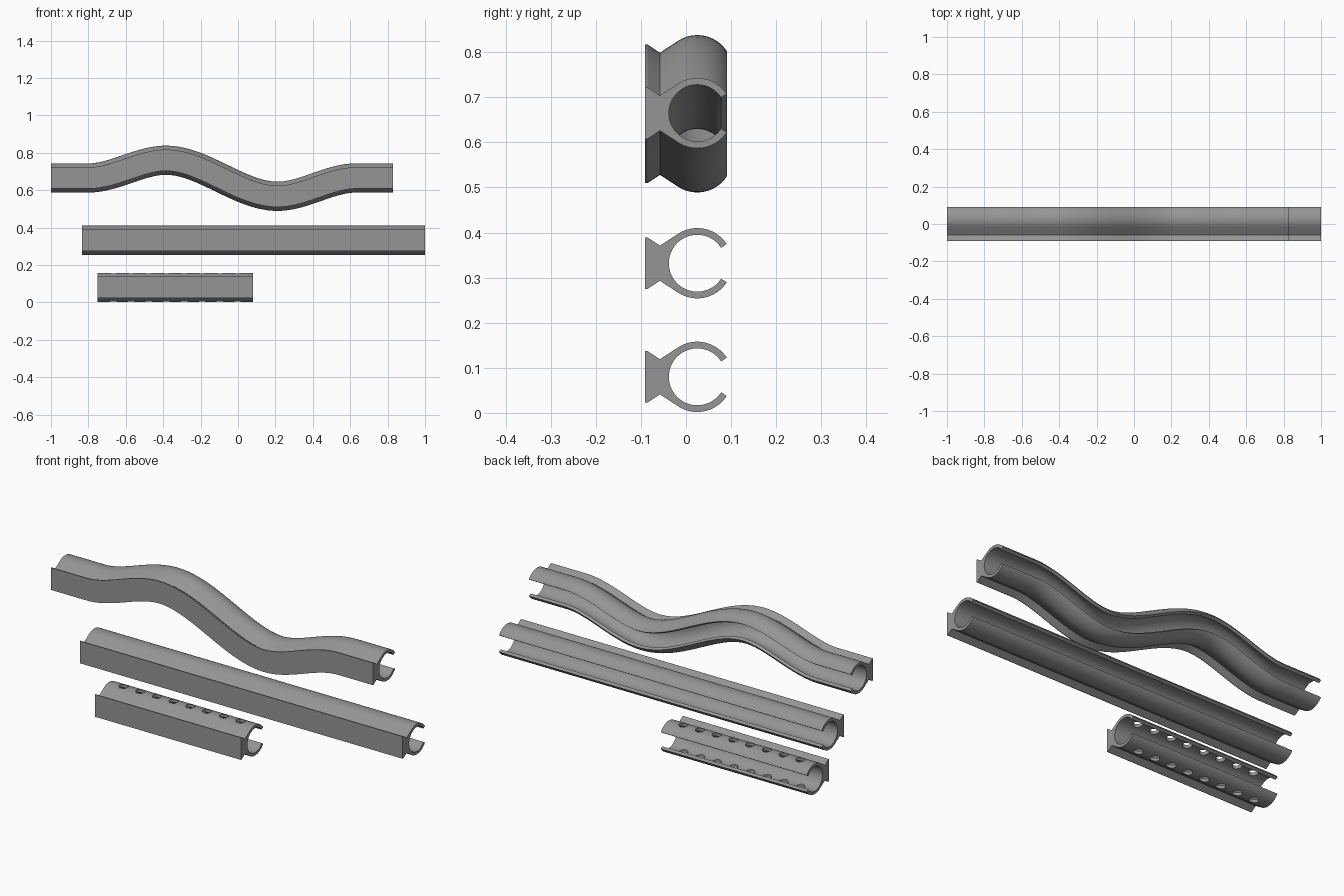
import bpy, bmesh, math
from mathutils import Vector

old = bpy.data.objects.get("Cube")
if old:
    bpy.data.objects.remove(old, do_unlink=True)

grey = bpy.data.materials.new("plain grey")
grey.use_nodes = True
COLOUR = (0.3, 0.3, 0.3, 1)
grey.diffuse_color = COLOUR
grey.node_tree.nodes["Principled BSDF"].inputs["Base Color"].default_value = COLOUR

CENTRE_Y, OUTER, INNER = 0.025, 0.078, 0.063
LIP, TANGENT = math.radians(33), math.radians(121)


def arc(radius, start, end, steps):
    return [(CENTRE_Y + radius * math.cos(start + (end - start) * i / steps),
             radius * math.sin(start + (end - start) * i / steps))
            for i in range(steps + 1)]


def clip_profile():
    """Open C-shaped clip on a flared mounting foot, as (y, height) points."""
    top = arc(OUTER, LIP, TANGENT, 20) + [(-0.058, 0.039), (-0.085, 0.057), (-0.0905, 0.057)]
    bottom = [(y, -z) for y, z in reversed(top)]
    return top + bottom + arc(INNER, 2 * math.pi - LIP, LIP, 56)


def finish(obj):
    bpy.ops.object.select_all(action='DESELECT')
    obj.select_set(True)
    bpy.context.view_layer.objects.active = obj
    bpy.ops.object.shade_smooth_by_angle(angle=math.radians(25))


def sweep(name, path):
    """Sweep the clip profile along a path of (x, z) points."""
    bm = bmesh.new()
    profile = clip_profile()
    rings = []
    for i, (x, z) in enumerate(path):
        a, b = path[max(i - 1, 0)], path[min(i + 1, len(path) - 1)]
        along = Vector((b[0] - a[0], b[1] - a[1])).normalized()
        rings.append([bm.verts.new((x - along.y * h, y, z + along.x * h))
                      for y, h in profile])
    n = len(profile)
    for r, s in zip(rings, rings[1:]):
        for j in range(n):
            k = (j + 1) % n
            bm.faces.new((r[j], r[k], s[k], s[j]))
    bm.faces.new(rings[0])
    bm.faces.new(rings[-1])
    bmesh.ops.recalc_face_normals(bm, faces=bm.faces)
    mesh = bpy.data.meshes.new(name)
    bm.to_mesh(mesh)
    bm.free()
    mesh.materials.append(grey)
    obj = bpy.data.objects.new(name, mesh)
    bpy.context.collection.objects.link(obj)
    finish(obj)
    return obj


# Wavy channel: level ends joined by smooth bends
KEYS = [(-1, 0.665), (-0.8, 0.665), (-0.385, 0.76), (0.21, 0.567), (0.63, 0.665), (0.83, 0.665)]
wave = [KEYS[0]]
for (x0, z0), (x1, z1) in zip(KEYS, KEYS[1:]):
    steps = 1 if z0 == z1 else 24
    for i in range(1, steps + 1):
        t = i / steps
        wave.append((x0 + (x1 - x0) * t, z0 + (z1 - z0) * t * t * (3 - 2 * t)))
sweep("wavy_channel", wave)

# Long straight channel
sweep("straight_channel", [(-0.835, 0.332), (1, 0.332)])

# Short channel with a row of holes through top and bottom
short = sweep("perforated_channel", [(-0.75, 0.08), (0.08, 0.08)])
bm = bmesh.new()
for i in range(8):
    made = bmesh.ops.create_cone(bm, cap_ends=True, segments=32,
                                 radius1=0.022, radius2=0.022, depth=0.3)
    bmesh.ops.translate(bm, verts=made["verts"],
                        vec=(-0.335 + (i - 3.5) * 0.095, CENTRE_Y, 0.08))
cut_mesh = bpy.data.meshes.new("hole_cutter")
bm.to_mesh(cut_mesh)
bm.free()
cut_mesh.materials.append(grey)
cutter = bpy.data.objects.new("hole_cutter", cut_mesh)
bpy.context.collection.objects.link(cutter)
cut = short.modifiers.new("holes", 'BOOLEAN')
cut.operation, cut.object, cut.solver = 'DIFFERENCE', cutter, 'EXACT'
bpy.context.view_layer.objects.active = short
bpy.ops.object.modifier_move_to_index(modifier="holes", index=0)
for mod in [m.name for m in short.modifiers]:
    bpy.ops.object.modifier_apply(modifier=mod)
bpy.data.objects.remove(cutter, do_unlink=True)
finish(short)
